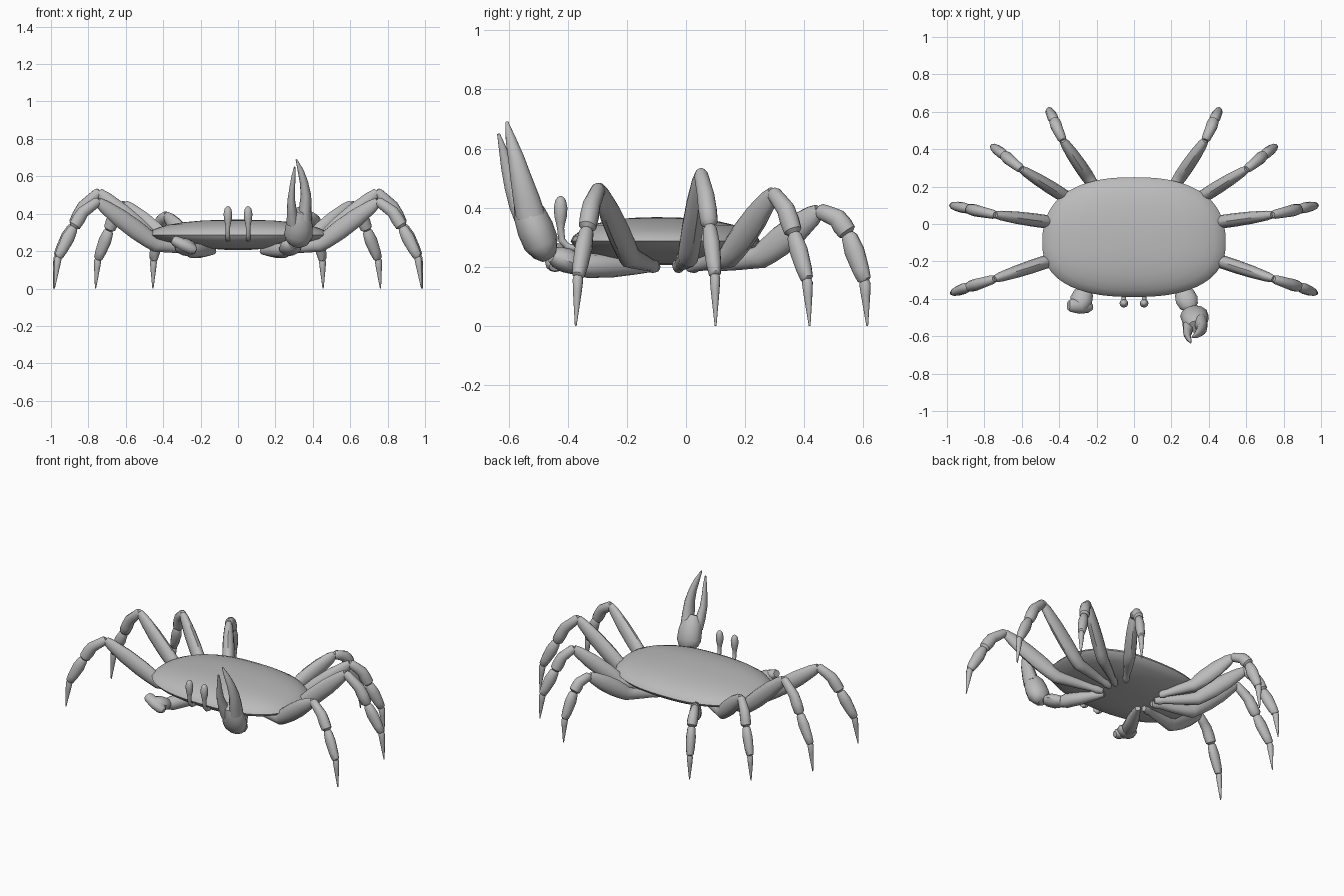
import bpy, bmesh, math
from mathutils import Vector

shell_grey = bpy.data.materials.new("plain grey")
shell_grey.diffuse_color = (0.5, 0.5, 0.5, 1)


def finish(bm, name, angle=40):
    bmesh.ops.recalc_face_normals(bm, faces=bm.faces)
    me = bpy.data.meshes.new(name)
    bm.to_mesh(me)
    bm.free()
    me.materials.append(shell_grey)
    for p in me.polygons:
        p.use_smooth = True
    me.set_sharp_from_angle(angle=math.radians(angle))
    ob = bpy.data.objects.new(name, me)
    bpy.context.collection.objects.link(ob)
    return ob


def skin(bm, rings):
    """Bridge a list of vertex loops and cap both ends."""
    loops = [[bm.verts.new(p) for p in r] for r in rings]
    n = len(loops[0])
    for a, b in zip(loops, loops[1:]):
        for i in range(n):
            bm.faces.new((a[i], a[(i + 1) % n], b[(i + 1) % n], b[i]))
    bm.faces.new(loops[0])
    bm.faces.new(loops[-1])


def tube(bm, pts, radii, side, n=12):
    """Tube through pts; radii are (along side, across side)."""
    pts = [Vector(p) for p in pts]
    rings = []
    for i, p in enumerate(pts):
        t = (pts[min(i + 1, len(pts) - 1)] - pts[max(i - 1, 0)]).normalized()
        u = (side - t * side.dot(t)).normalized()
        v = t.cross(u)
        ru, rv = radii[i]
        rings.append([p + u * ru * math.cos(k * math.tau / n) + v * rv * math.sin(k * math.tau / n)
                      for k in range(n)])
    skin(bm, rings)


def segment(bm, a, b, profile, side, bend=Vector(), peak=0.5):
    """Limb segment, bent most at peak; profile = (position 0-1, side radius, cross radius)."""
    a, b = Vector(a), Vector(b)
    tube(bm, [a.lerp(b, f) + bend * max(0, min(f / peak, (1 - f) / (1 - peak))) for f, _, _ in profile],
         [(u, v) for _, u, v in profile], side)


# Shell: rounded oval rings, domed above and bowled below
def oval(sx, sy, z, n=64):
    ring = []
    for k in range(n):
        c, s = math.cos(k * math.tau / n), math.sin(k * math.tau / n)
        x = math.copysign(abs(c) ** 0.82, c) * 0.49 * sx
        y = math.copysign(abs(s) ** 0.82, s) * (0.35 if s > 0 else 0.29) * sy
        ring.append((x, y - 0.1, z))
    return ring


bm = bmesh.new()
skin(bm, [oval(*r) for r in (
    (0.14, 0.25, 0.207), (0.28, 0.5, 0.212), (0.5, 0.7, 0.226), (0.8, 0.88, 0.25), (0.95, 0.96, 0.268),
    (1, 1, 0.287), (0.97, 0.97, 0.304), (0.88, 0.88, 0.324), (0.76, 0.76, 0.341), (0.6, 0.6, 0.354),
    (0.4, 0.4, 0.363), (0.2, 0.2, 0.367), (0.03, 0.03, 0.368))])
finish(bm, "shell")

# Walking legs: hip, knee, ankle, toe joint and tip
LEGS = {
    "first": [(0.16, -0.10, 0.20), (0.75, -0.295, 0.465), (0.88, -0.335, 0.325), (0.962, -0.365, 0.165), (0.982, -0.373, 0)],
    "second": [(0.16, -0.03, 0.20), (0.745, 0.05, 0.515), (0.88, 0.08, 0.335), (0.967, 0.098, 0.17), (0.985, 0.10, 0)],
    "third": [(0.15, 0.01, 0.20), (0.605, 0.295, 0.45), (0.69, 0.365, 0.31), (0.75, 0.41, 0.155), (0.762, 0.418, 0)],
    "fourth": [(0.13, 0.08, 0.20), (0.382, 0.45, 0.39), (0.425, 0.55, 0.31), (0.452, 0.605, 0.15), (0.455, 0.613, 0)],
}
THIGH = [(0, .014, .018), (.06, .022, .026), (.1, .018, .022), (.25, .026, .03), (.4, .032, .036), (.47, .035, .041),
         (.54, .036, .047), (.65, .036, .052), (.8, .033, .049), (.94, .026, .036), (1, .018, .024)]
SHIN = [(-.04, .016, .018), (.04, .024, .027), (.28, .027, .03), (.5, .03, .033), (.72, .032, .036), (.93, .03, .033), (.99, .018, .02)]
FOOT = [(-.02, .017, .019), (.05, .024, .028), (.35, .029, .036), (.75, .026, .03), (.96, .021, .024), (1, .014, .014)]
TOE = [(-.03, .014, .015), (.05, .018, .02), (.3, .015, .016), (1, .003, .003)]
ELBOW = 0.47
for mx, label in ((1, "right"), (-1, "left")):
    for name, joints in LEGS.items():
        pts = [Vector((mx * x, y, z)) for x, y, z in joints]
        out = pts[4] - pts[0]
        side = Vector((-out.y, out.x, 0)).normalized()
        outward = Vector((out.x, out.y, 0)).normalized()
        # Thigh dips below the shell rim, shin arches outward
        dip = Vector((0, 0, 0.235 - pts[0].lerp(pts[1], ELBOW).z))
        arch = (outward + Vector((0, 0, 1))) * 0.014
        bm = bmesh.new()
        segment(bm, pts[0], pts[1], THIGH, side, dip, ELBOW)
        segment(bm, pts[1], pts[2], SHIN, side, arch)
        segment(bm, pts[2], pts[3], FOOT, side)
        segment(bm, pts[3], pts[4], TOE, side)
        finish(bm, f"{label}_{name}_leg")

    # Eye stalk with a long bulb
    bm = bmesh.new()
    x = mx * 0.054
    tube(bm, [(x, -0.37, 0.262), (x, -0.40, 0.268), (x, -0.42, 0.29), (x, -0.424, 0.33), (x, -0.424, 0.35),
              (x, -0.424, 0.37), (x, -0.424, 0.40), (x, -0.424, 0.425), (x, -0.424, 0.436), (x, -0.424, 0.44)],
         [(r, r) for r in (.012, .012, .012, .012, .016, .021, .023, .018, .010, .003)], Vector((1, 0, 0)))
    finish(bm, f"{label}_eye")

    # Claw arm and wrist
    bm = bmesh.new()
    X = Vector((1, 0, 0))
    segment(bm, (mx * 0.13, -0.12, 0.20), (mx * 0.265, -0.37, 0.205),
            [(0, .016, .018), (.15, .025, .025), (.5, .038, .038), (.85, .045, .042), (1, .03, .03)], X)
    segment(bm, (mx * 0.26, -0.345, 0.20), (mx * 0.30, -0.455, 0.24),
            [(0, .03, .025), (.2, .052, .036), (.55, .06, .042), (.85, .05, .036), (1, .03, .025)], X)
    finish(bm, f"{label}_claw_arm")

# Large raised claw: palm, outer finger, inner finger
X = Vector((1, 0, 0))
bm = bmesh.new()
tube(bm, [(.31, -.465, .235), (.315, -.475, .25), (.322, -.49, .28), (.327, -.51, .33), (.328, -.53, .38), (.328, -.55, .42)],
     [(.035, .03), (.062, .045), (.076, .06), (.073, .062), (.064, .055), (.04, .035)], X)
finish(bm, "large_claw_palm")
bm = bmesh.new()
tube(bm, [(.355, -.525, .37), (.36, -.54, .43), (.363, -.558, .5), (.352, -.575, .57), (.335, -.592, .63), (.312, -.606, .69)],
     [(.038, .05), (.034, .045), (.028, .036), (.022, .027), (.016, .018), (.004, .005)], X)
finish(bm, "large_claw_outer_finger")
bm = bmesh.new()
tube(bm, [(.295, -.535, .35), (.288, -.565, .41), (.285, -.588, .47), (.29, -.606, .54), (.297, -.62, .6), (.303, -.634, .65)],
     [(.035, .04), (.027, .034), (.021, .026), (.015, .02), (.011, .013), (.004, .005)], X)
finish(bm, "large_claw_inner_finger")

# Small claw folded inward
bm = bmesh.new()
segment(bm, (-.35, -.435, .262), (-.225, -.445, .2),
        [(0, .026, .02), (.1, .034, .028), (.5, .04, .034), (.85, .032, .03), (1, .018, .016)], Vector((0, 1, 0)))
finish(bm, "small_claw")
